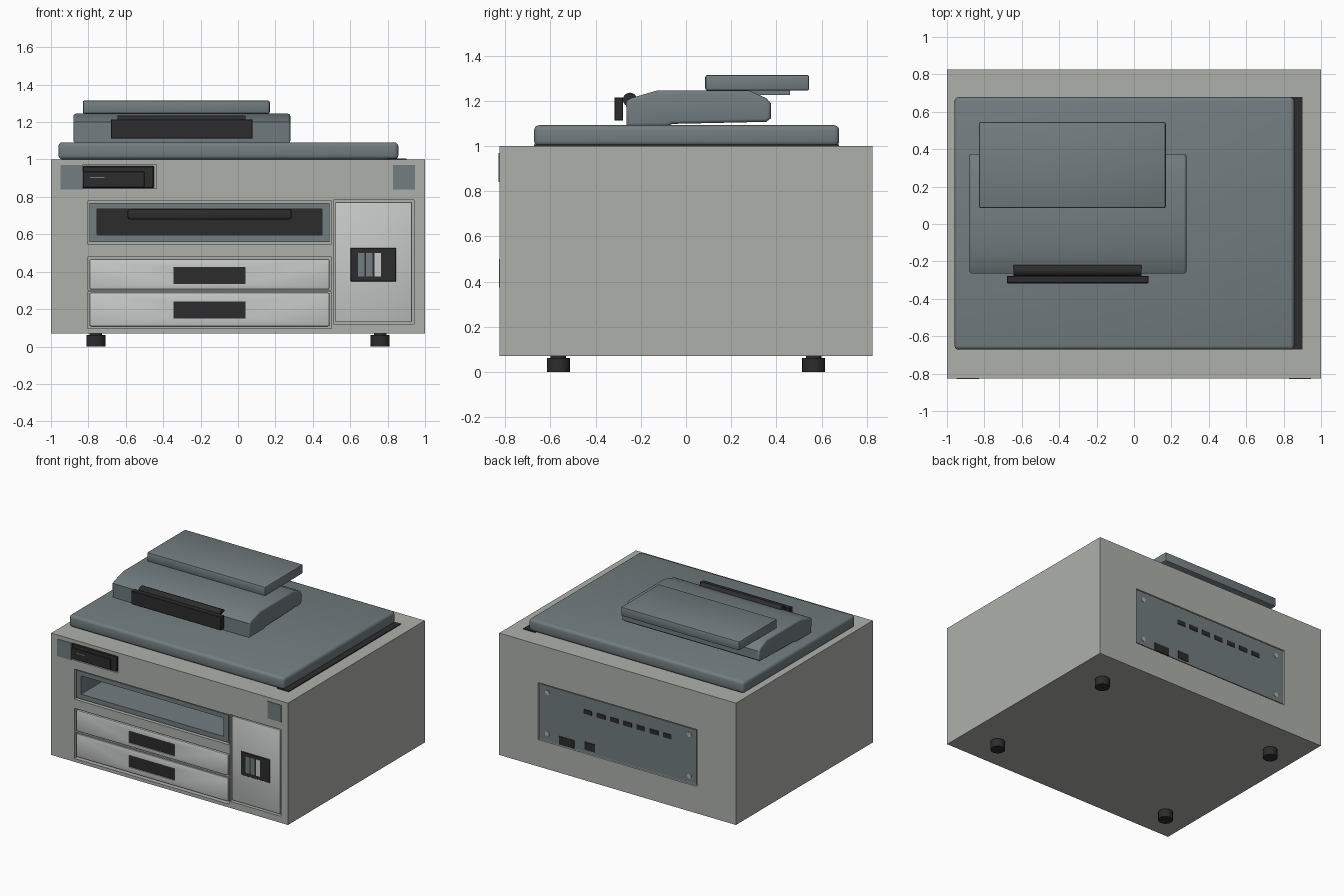
import bpy, bmesh, math
from mathutils import Matrix, Vector

if "Cube" in bpy.data.objects:
    bpy.data.objects.remove(bpy.data.objects["Cube"])


def srgb(r, g, b):
    f = lambda c: c / 12.92 if c <= 0.04045 else ((c + 0.055) / 1.055) ** 2.4
    return (f(r / 255), f(g / 255), f(b / 255), 1)


def material(name, *rgb):
    m = bpy.data.materials.new(name)
    m.diffuse_color = srgb(*rgb)
    m.use_nodes = True
    m.node_tree.nodes["Principled BSDF"].inputs["Base Color"].default_value = m.diffuse_color
    return m


GREY = material("warm_grey", 174, 176, 171)
BLUE = material("blue_grey", 114, 125, 128)
LIGHT = material("light_grey", 199, 201, 201)
DARK = material("charcoal", 44, 44, 45)


def finish(name, bm, mat, bevel=0, segs=3):
    if bevel:
        bmesh.ops.bevel(bm, geom=bm.edges[:], offset=bevel, segments=segs,
                        profile=0.5, affect='EDGES', clamp_overlap=True)
    bmesh.ops.recalc_face_normals(bm, faces=bm.faces)
    me = bpy.data.meshes.new(name)
    bm.to_mesh(me)
    bm.free()
    me.materials.append(mat)
    ob = bpy.data.objects.new(name, me)
    bpy.context.collection.objects.link(ob)
    if bevel:
        smooth(ob)
    return ob


def smooth(ob):
    bpy.ops.object.select_all(action='DESELECT')
    ob.select_set(True)
    bpy.context.view_layer.objects.active = ob
    bpy.ops.object.shade_smooth_by_angle(angle=math.radians(35))


def box(name, x, y, z, mat, bevel=0, segs=3):
    """Box from (min, max) pairs on each axis."""
    bm = bmesh.new()
    bmesh.ops.create_cube(bm, size=1)
    mid = Vector([(a + b) / 2 for a, b in (x, y, z)])
    size = [b - a for a, b in (x, y, z)]
    for v in bm.verts:
        v.co = Vector(c * s for c, s in zip(v.co, size)) + mid
    return finish(name, bm, mat, bevel, segs)


def cylinder(name, centre, r, length, axis, mat, sides=24):
    bm = bmesh.new()
    rot = {'X': Matrix.Rotation(math.pi / 2, 4, 'Y'),
           'Y': Matrix.Rotation(math.pi / 2, 4, 'X'), 'Z': Matrix()}[axis]
    bmesh.ops.create_cone(bm, cap_ends=True, segments=sides, radius1=r, radius2=r,
                          depth=length, matrix=Matrix.Translation(centre) @ rot)
    ob = finish(name, bm, mat)
    smooth(ob)
    return ob


def cut(ob, *bounds):
    """Cut box-shaped pockets out of an object."""
    for x, y, z in bounds:
        tool = box("cutter", x, y, z, ob.data.materials[0])
        mod = ob.modifiers.new("pocket", 'BOOLEAN')
        mod.operation, mod.solver, mod.object = 'DIFFERENCE', 'EXACT', tool
        bpy.context.view_layer.objects.active = ob
        bpy.ops.object.modifier_apply(modifier=mod.name)
        bpy.data.objects.remove(tool)


F, B = -0.825, 0.825   # front and back planes

# Cabinet, with bays for the slot, drawers, door and rear panel
body = box("cabinet", (-1, 1), (F, B), (0.07, 0.84), GREY)
cut(body,
    ((-0.805, 0.5), (-1, -0.2), (0.548, 0.778)),
    ((-0.805, 0.5), (-1, -0.78), (0.095, 0.478)),
    ((0.51, 0.94), (-1, -0.78), (0.12, 0.782)),
    ((-0.67, 0.67), (0.81, 1), (0.275, 0.71)))
top = box("top_section", (-1, 1), (F, B), (0.84, 1.0), GREY)
cut(top, ((-0.83, -0.435), (-1, -0.79), (0.845, 0.972)))

# Corner plates and control panel
for name, x in (("left", (-0.95, -0.83)), ("right", (0.83, 0.945))):
    box(name + "_corner_plate", x, (F - 0.004, F + 0.003), (0.84, 0.97), BLUE)
box("control_panel", (-0.83, -0.45), (F + 0.006, -0.789), (0.847, 0.965), DARK, 0.004, 1)
box("control_display", (-0.83, -0.5), (F + 0.001, F + 0.01), (0.85, 0.935), DARK, 0.003, 1)
box("display_line", (-0.79, -0.715), (F, F + 0.003), (0.9, 0.906), BLUE)

# Paper output slot
liner = box("output_slot", (-0.795, 0.49), (F + 0.01, -0.21), (0.558, 0.768), BLUE)
cut(liner, ((-0.755, 0.45), (-1, -0.26), (0.595, 0.735)))
box("slot_back", (-0.755, 0.45), (-0.27, -0.255), (0.595, 0.735), DARK)
box("slot_flap", (-0.59, 0.285), (-0.33, -0.25), (0.68, 0.735), DARK, 0.01, 2)

# Drawers with dark grips
for name, z, g in (("upper", (0.305, 0.468), 0.38), ("lower", (0.108, 0.288), 0.195)):
    d = box(name + "_drawer", (-0.795, 0.49), (F + 0.004, -0.775), z, LIGHT, 0.01, 2)
    cut(d, ((-0.345, 0.04), (-1, F + 0.03), (g - 0.045, g + 0.045)))
    box(name + "_drawer_grip", (-0.345, 0.04), (F + 0.012, F + 0.035),
        (g - 0.045, g + 0.045), DARK)
box("drawer_divider", (-0.805, 0.5), (F + 0.004, -0.775), (0.292, 0.301), GREY)

# Side door with a dark indicator panel
box("side_door", (0.52, 0.93), (F + 0.004, -0.775), (0.13, 0.773), LIGHT, 0.006, 2)
box("indicator_panel", (0.602, 0.845), (F, F + 0.007), (0.348, 0.527), DARK, 0.002, 1)
for i, (x, m) in enumerate(((0.642, BLUE), (0.685, BLUE), (0.73, LIGHT))):
    box(f"indicator_bar_{i + 1}", (x, x + 0.034), (F - 0.002, F + 0.003), (0.375, 0.5), m)

# Scanner lid and hinge-side strip
box("scanner_lid", (-0.96, 0.857), (-0.672, 0.678), (1.0, 1.092), BLUE, 0.022)
box("scanner_strip", (0.8, 0.9), (-0.672, 0.678), (0.99, 1.006), DARK)

# Document feeder: side profile extruded across x
profile = [(-0.262, 1.088), (-0.265, 1.2), (-0.24, 1.213), (-0.13, 1.245), (0.28, 1.245),
           (0.355, 1.212), (0.375, 1.19), (0.375, 1.122), (0.355, 1.107), (-0.06, 1.098),
           (-0.08, 1.088)]
bm = bmesh.new()
face = bm.faces.new([bm.verts.new((-0.88, y, z)) for y, z in profile])
ext = bmesh.ops.extrude_face_region(bm, geom=[face])
bmesh.ops.translate(bm, vec=(1.16, 0, 0),
                    verts=[v for v in ext["geom"] if isinstance(v, bmesh.types.BMVert)])
ends = [e for e in bm.edges if abs(e.verts[0].co.x - e.verts[1].co.x) < 1e-5]
bmesh.ops.bevel(bm, geom=ends, offset=0.014, segments=3, profile=0.5,
                affect='EDGES', clamp_overlap=True)
smooth(finish("document_feeder", bm, BLUE))

# Feeder tray and its underside ledge
box("feeder_tray", (-0.83, 0.17), (0.085, 0.545), (1.245, 1.315), BLUE, 0.01, 2)
box("tray_ledge", (-0.79, 0.13), (0.12, 0.46), (1.225, 1.25), BLUE)

# Paper guide with roller
box("paper_guide", (-0.68, 0.078), (-0.317, -0.278), (1.112, 1.215), DARK, 0.003, 1)
cylinder("guide_roller", (-0.302, -0.248, 1.205), 0.031, 0.685, 'X', DARK)

# Rear panel with ports and screws
box("rear_panel", (-0.66, 0.66), (0.8, 0.816), (0.285, 0.70), BLUE)
for i in range(7):
    x = 0.257 - 0.112 * i
    box(f"small_port_{i + 1}", (x - 0.035, x + 0.035), (0.81, 0.82), (0.573, 0.607), DARK)
box("power_socket", (0.37, 0.5), (0.81, 0.82), (0.285, 0.345), DARK)
box("network_socket", (0.195, 0.285), (0.81, 0.82), (0.3, 0.36), DARK)
for sx in (-1, 1):
    for z in (0.335, 0.65):
        cylinder("panel_screw", (0.6 * sx, 0.815, z), 0.018, 0.008, 'Y', GREY, 12)

# Feet
for sx in (-1, 1):
    for sy in (-1, 1):
        cylinder("foot", (0.76 * sx, 0.565 * sy, 0.031), 0.051, 0.062, 'Z', DARK)
        cylinder("foot_neck", (0.76 * sx, 0.565 * sy, 0.065), 0.034, 0.02, 'Z', DARK)
